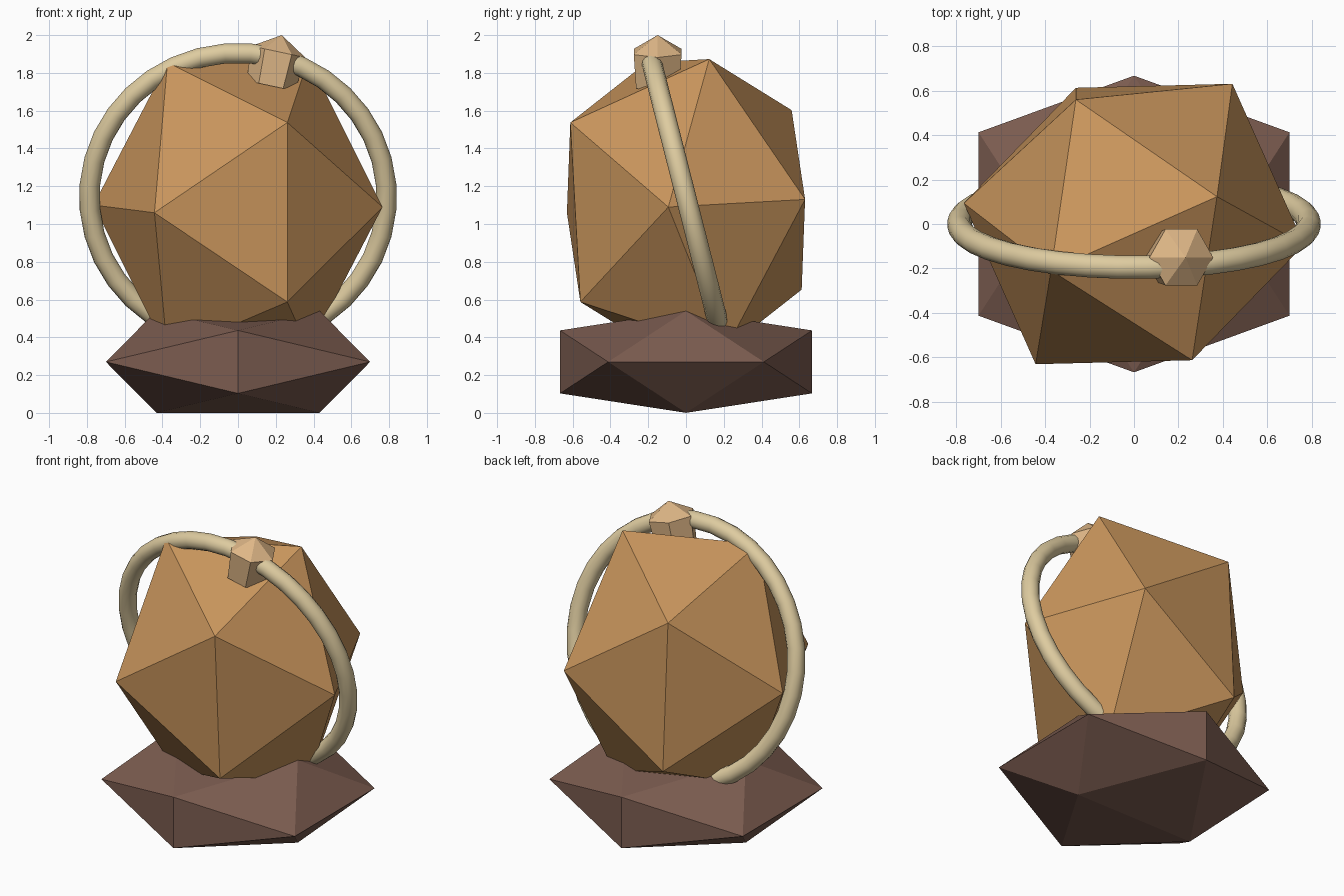
import bpy, bmesh
from math import radians, pi, cos, sin
from mathutils import Matrix, Vector

if "Cube" in bpy.data.objects:
    bpy.data.objects.remove(bpy.data.objects["Cube"])


def finish(name, bm, matrix, color, smooth=False):
    bm.transform(matrix)
    bmesh.ops.recalc_face_normals(bm, faces=bm.faces[:])
    me = bpy.data.meshes.new(name)
    for f in bm.faces:
        f.smooth = smooth
    bm.to_mesh(me)
    bm.free()
    ob = bpy.data.objects.new(name, me)
    bpy.context.collection.objects.link(ob)
    mat = bpy.data.materials.new(name + "_material")
    mat.diffuse_color = (*color, 1)
    mat.use_nodes = True
    mat.node_tree.nodes["Principled BSDF"].inputs["Base Color"].default_value = mat.diffuse_color
    me.materials.append(mat)
    return ob


def icosahedron():
    # unit icosahedron with edges (not points) on the axes
    a, b = 0.5257, 0.8507
    bm = bmesh.new()
    for s in (-a, a):
        for t in (-b, b):
            for co in ((t, s, 0), (0, t, s), (s, 0, t)):
                bm.verts.new(co)
    bmesh.ops.convex_hull(bm, input=bm.verts[:])
    return bm


def move(x, y, z):
    return Matrix.Translation((x, y, z))


def turn(deg, axis):
    return Matrix.Rotation(radians(deg), 4, axis)


# flattened faceted base
finish("base", icosahedron(),
       move(0, 0, 0.27) @ Matrix.Diagonal((0.822, 0.784, 0.317, 1)), (0.2, 0.107, 0.08))

# faceted body, turned and leaning slightly
finish("body", icosahedron(),
       move(0, 0, 1.095) @ turn(3.2, 'X') @ turn(24, 'Z')
       @ Matrix.Diagonal((0.777, 0.755, 0.905, 1)), (0.58, 0.30, 0.107))

# tilted ring around the body
bm = bmesh.new()
N, M, R, r = 36, 12, 0.787, 0.054
rows = []
for i in range(N):
    a = 2 * pi * (i + 0.5) / N
    rows.append([bm.verts.new(((R + r * cos(b)) * cos(a), r * sin(b), (R + r * cos(b)) * sin(a)))
                 for b in (2 * pi * j / M for j in range(M))])
for i in range(N):
    p, q = rows[i], rows[(i + 1) % N]
    for j in range(M):
        k = (j + 1) % M
        bm.faces.new((p[j], q[j], q[k], p[k]))
finish("ring", bm, move(0, 0, 1.143) @ turn(14.3, 'X'), (0.73, 0.6, 0.35), True)

# six-sided knob with a pointed top
bm = bmesh.new()
for z, rad in ((0, 0.146), (-0.185, 0.132)):
    for i in range(6):
        a = i * pi / 3
        bm.verts.new((rad * cos(a), rad * sin(a), z))
bm.verts.new((0, 0, 0.09))
bm.verts.ensure_lookup_table()
v = bm.verts
for i in range(6):
    k = (i + 1) % 6
    bm.faces.new((v[i], v[k], v[12]))
    bm.faces.new((v[i], v[6 + i], v[6 + k], v[k]))
bm.faces.new(v[6:12])
finish("knob", bm, move(0.213, -0.15, 1.912) @ turn(12, 'Y'), (0.73, 0.47, 0.24))
